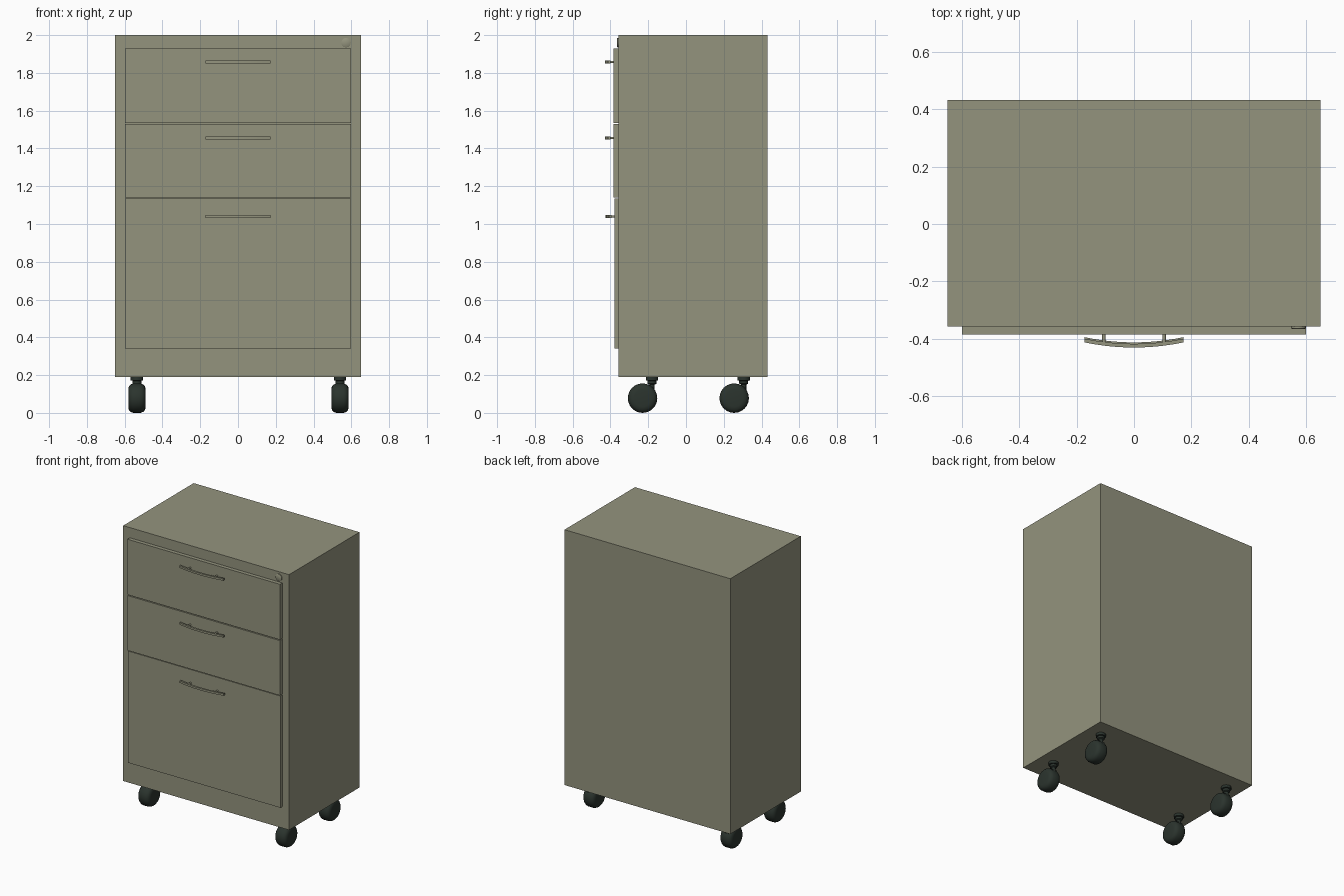
import bpy, bmesh, math
from mathutils import Matrix, Vector

if "Cube" in bpy.data.objects:
    bpy.data.objects.remove(bpy.data.objects["Cube"])


def material(name, rgb):
    m = bpy.data.materials.new(name)
    m.diffuse_color = (*rgb, 1)
    m.use_nodes = True
    m.node_tree.nodes["Principled BSDF"].inputs["Base Color"].default_value = m.diffuse_color
    return m


PAINT = material("khaki_grey_paint", (0.295, 0.295, 0.208))
RUBBER = material("dark_rubber", (0.024, 0.034, 0.027))


def finish(name, bm, mat, smooth=False):
    bmesh.ops.recalc_face_normals(bm, faces=bm.faces)
    me = bpy.data.meshes.new(name)
    bm.to_mesh(me)
    bm.free()
    me.materials.append(mat)
    ob = bpy.data.objects.new(name, me)
    bpy.context.collection.objects.link(ob)
    if smooth:
        bpy.ops.object.select_all(action='DESELECT')
        ob.select_set(True)
        bpy.context.view_layer.objects.active = ob
        bpy.ops.object.shade_smooth_by_angle(angle=math.radians(35))
    return ob


def box(name, x0, x1, y0, y1, z0, z1, mat):
    bm = bmesh.new()
    c = Vector(((x0 + x1) / 2, (y0 + y1) / 2, (z0 + z1) / 2))
    bmesh.ops.create_cube(bm, size=1, matrix=Matrix.Translation(c) @
                          Matrix.Diagonal((x1 - x0, y1 - y0, z1 - z0, 1)))
    return finish(name, bm, mat)


def lathe(name, profile, centre, axis, mat, steps=24):
    """Spin (radius, offset along axis) points around the axis."""
    bm = bmesh.new()
    rot = Vector((0, 0, 1)).rotation_difference(Vector(axis)).to_matrix().to_4x4()
    verts = [bm.verts.new((r, 0, h)) for r, h in profile]
    edges = [bm.edges.new(p) for p in zip(verts, verts[1:])]
    bmesh.ops.spin(bm, geom=verts + edges, axis=(0, 0, 1), cent=(0, 0, 0),
                   angle=2 * math.pi, steps=steps, use_duplicate=False)
    bmesh.ops.remove_doubles(bm, verts=bm.verts, dist=1e-5)
    bm.transform(Matrix.Translation(Vector(centre)) @ rot)
    return finish(name, bm, mat, True)


def bow_handle(name, z, shift):
    # bowed bar: arc profile in plan, extruded upwards
    bm = bmesh.new()
    xs = [-0.172 + 0.344 * i / 14 for i in range(15)]
    curve = lambda x, y: y + 0.018 * (x / 0.172) ** 2 + shift
    pts = [(x, curve(x, -0.430)) for x in xs] + [(x, curve(x, -0.417)) for x in reversed(xs)]
    face = bm.faces.new([bm.verts.new((x, y, z - 0.007)) for x, y in pts])
    new = bmesh.ops.extrude_face_region(bm, geom=[face])["geom"]
    bmesh.ops.translate(bm, vec=(0, 0, 0.014),
                        verts=[v for v in new if isinstance(v, bmesh.types.BMVert)])
    finish(name, bm, PAINT, True)
    # two mounting posts
    for s in (-1, 1):
        lathe(name + "_post", [(0, 0), (0.006, 0), (0.006, 0.042), (0, 0.042)],
              (s * 0.105, -0.378 + shift, z), (0, -1, 0), PAINT, 12)


# cabinet body
box("cabinet_body", -0.65, 0.65, -0.357, 0.432, 0.19, 2.0, PAINT)

# drawers and handles: bottom, top, face y, handle z, handle shift
for n, z0, z1, y, hz, shift in (("top", 1.535, 1.928, -0.384, 1.858, 0),
                                ("middle", 1.14, 1.529, -0.384, 1.455, 0),
                                ("bottom", 0.342, 1.134, -0.379, 1.04, 0.005)):
    box(n + "_drawer_front", -0.598, 0.598, y, -0.35, z0, z1, PAINT)
    bow_handle(n + "_handle", hz, shift)

# lock cylinder
lathe("lock", [(0, 0), (0.025, 0), (0.025, 0.009), (0.022, 0.011), (0, 0.011)],
      (0.572, -0.354, 1.96), (0, -1, 0), PAINT)

# casters
for x in (-0.535, 0.54):
    for y in (-0.18, 0.305):
        # rounded wheel
        lathe("caster_wheel", [(0, -0.046), (0.045, -0.046), (0.062, -0.043), (0.072, -0.034),
                               (0.078, -0.02), (0.078, 0.02), (0.072, 0.034),
                               (0.062, 0.043), (0.045, 0.046), (0, 0.046)],
              (x, y - 0.05, 0.078), (1, 0, 0), RUBBER)
        # stem and round mounting plate
        lathe("caster_stem", [(0, 0.10), (0.014, 0.10), (0.014, 0.15), (0.024, 0.155),
                              (0.024, 0.17), (0.033, 0.172), (0.033, 0.191), (0, 0.191)],
              (x, y, 0), (0, 0, 1), RUBBER, 20)
        # arm joining wheel and stem
        box("caster_arm", x - 0.022, x + 0.022, y - 0.05, y + 0.012, 0.10, 0.132, RUBBER)
